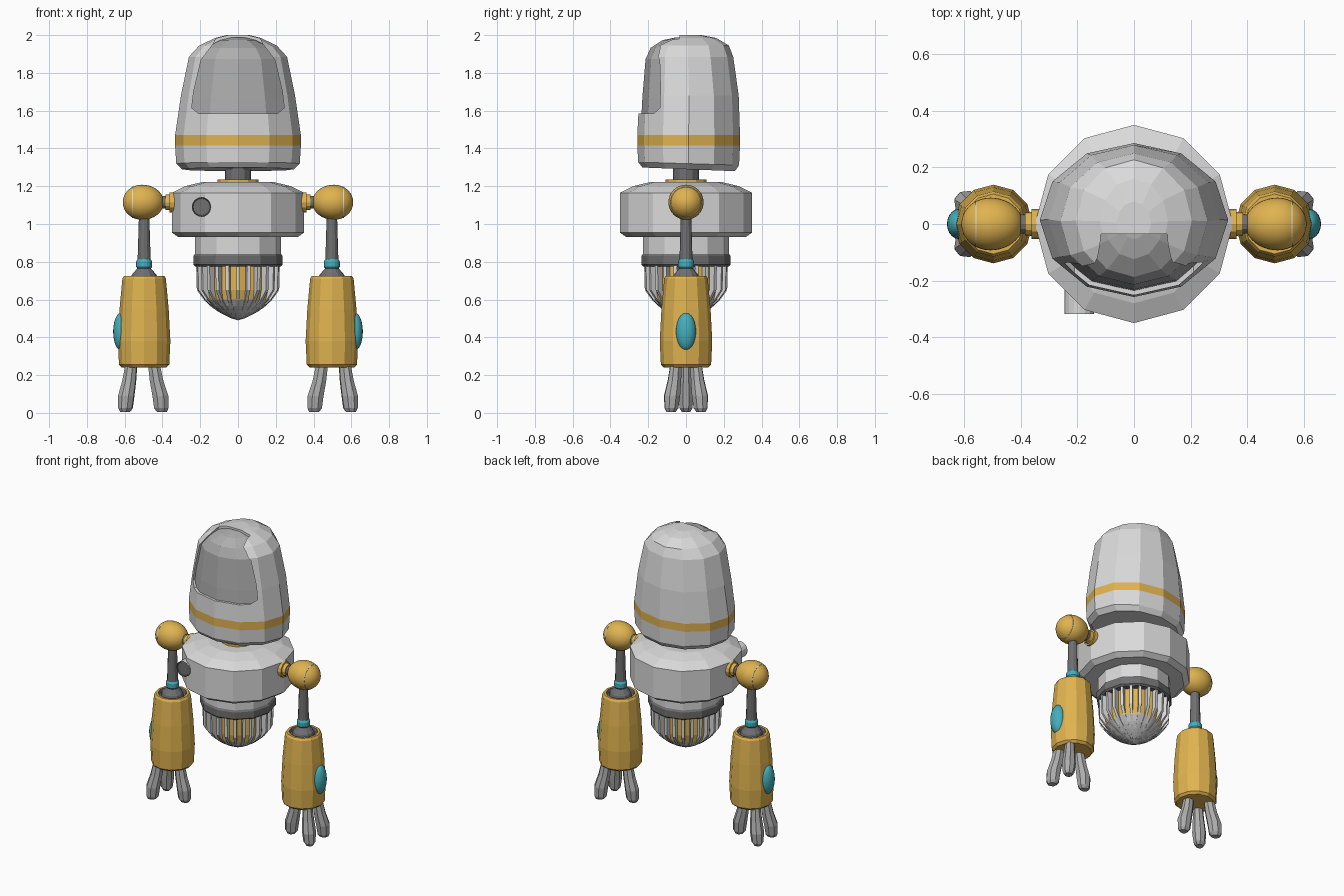
import bpy, bmesh, math
from mathutils import Matrix

if "Cube" in bpy.data.objects:
    bpy.data.objects.remove(bpy.data.objects["Cube"])


def material(name, r, g, b):
    m = bpy.data.materials.new(name)
    m.diffuse_color = (r, g, b, 1)
    m.use_nodes = True
    m.node_tree.nodes["Principled BSDF"].inputs["Base Color"].default_value = m.diffuse_color
    return m


LIGHT = material("light_grey", .70, .70, .70)
GOLD = material("gold", .74, .45, .08)
DARK = material("dark_grey", .16, .16, .165)
MID = material("mid_grey", .42, .42, .42)
TEAL = material("teal", .06, .42, .50)


def finish(name, bm, mats, smooth=False):
    bmesh.ops.recalc_face_normals(bm, faces=bm.faces)
    me = bpy.data.meshes.new(name)
    for f in bm.faces:
        f.smooth = smooth
    bm.to_mesh(me)
    bm.free()
    for m in mats:
        me.materials.append(m)
    ob = bpy.data.objects.new(name, me)
    bpy.context.collection.objects.link(ob)
    return ob


def loft(name, rings, mats, n=12, M=Matrix(), off=0, bands=None, smooth=False):
    """Skin elliptical rings (z, rx, ry, cx, cy, tilt); bands = material per band."""
    bm = bmesh.new()
    loops = []
    for r in rings:
        z, rx, ry, cx, cy, t = tuple(r) + (r[1], 0, 0, 0)[len(r) - 2:]
        loop = []
        for k in range(n):
            a = 2 * math.pi * k / n + off
            y = cy + ry * math.sin(a)
            loop.append(bm.verts.new((cx + rx * math.cos(a), y, z + t * y)))
        loops.append(loop)
    bands = bands or [0] * (len(rings) - 1)
    for i, b in enumerate(bands):
        for k in range(n):
            j = (k + 1) % n
            f = bm.faces.new((loops[i][k], loops[i][j], loops[i + 1][j], loops[i + 1][k]))
            f.material_index = b
    bm.faces.new(loops[0][::-1]).material_index = bands[0]
    bm.faces.new(loops[-1]).material_index = bands[-1]
    bm.transform(M)
    return finish(name, bm, mats, smooth)


def prism(name, pts, y0, y1):
    """Extrude an xz outline along y."""
    bm = bmesh.new()
    a = [bm.verts.new((x, y0, z)) for x, z in pts]
    b = [bm.verts.new((x, y1, z)) for x, z in pts]
    bm.faces.new(a)
    bm.faces.new(b[::-1])
    for i in range(len(pts)):
        j = (i + 1) % len(pts)
        bm.faces.new((a[i], a[j], b[j], b[i]))
    return finish(name, bm, [])


# Head shell with gold band
head_rings = [
    (1.29, .295, .245, 0, .014, -.04), (1.32, .327, .267, 0, .014, -.03),
    (1.415, .333, .272, 0, .014), (1.47, .333, .272, 0, .014),
    (1.68, .302, .263, 0, .016), (1.885, .260, .240, 0, .010),
    (1.945, .205, .215, 0, .012), (1.985, .120, .150, 0, .010), (2.0, .06, .075, 0, .005)]
head = loft("head_shell", head_rings, [LIGHT, GOLD], bands=[0, 0, 1, 0, 0, 0, 0, 0])

# Visor opening cut from the front, with a slightly smaller visor core behind it
half = [(.21, 1.585), (.245, 1.615), (.235, 1.70), (.195, 1.87), (.13, 1.955), (.08, 2.06)]
cutter = prism("visor_cutter", half + [(-x, z) for x, z in reversed(half)], -.5, -.035)
cutter.hide_render = True
mod = head.modifiers.new("visor_cut", "BOOLEAN")
mod.operation = "DIFFERENCE"
mod.solver = "EXACT"
mod.object = cutter
dg = bpy.context.evaluated_depsgraph_get()
head.data = bpy.data.meshes.new_from_object(head.evaluated_get(dg))
head.modifiers.clear()
bpy.data.objects.remove(cutter)
loft("visor", [(z - .012, rx - .016, ry - .016, cx, cy)
               for z, rx, ry, cx, cy in head_rings[3:]], [MID])

# Neck and collar
loft("neck", [(1.2, .07), (1.31, .07)], [DARK])
loft("collar", [(1.2, .11), (1.235, .108)], [GOLD])

# Torso and waist
loft("torso", [(.93, .315), (.955, .35), (1.165, .35), (1.20, .28), (1.222, .19)], [LIGHT])
loft("waist", [(.80, .228), (.94, .228)], [LIGHT])
loft("waist_ring", [(.775, .225), (.785, .236), (.83, .236), (.842, .228)], [DARK])

# Domed base: gold core, light cap, radial fins
loft("base_core", [(.497, .02), (.512, .06), (.536, .105), (.565, .145), (.60, .178),
                   (.65, .19), (.78, .19)], [LIGHT, GOLD], bands=[0, 0, 0, 0, 1, 1])
fin = [(.222, .78), (.218, .65), (.178, .595), (.13, .553), (.085, .525), (.04, .502),
       (.0, .49), (.0, .53), (.12, .60), (.16, .78)]
bm = bmesh.new()
for k in range(24):
    R = Matrix.Rotation(2 * math.pi * k / 24, 4, "Z")
    sides = []
    for s in (-1, 1):
        vs = [bm.verts.new((r, s * min(.009, .002 + r * .06), z)) for r, z in fin]
        bmesh.ops.transform(bm, matrix=R, verts=vs)
        sides.append(vs)
    a, b = sides
    bm.faces.new(a)
    bm.faces.new(b[::-1])
    for i in range(len(fin)):
        j = (i + 1) % len(fin)
        bm.faces.new((a[i], a[j], b[j], b[i]))
finish("base_fins", bm, [LIGHT])

# Round lens on the chest
loft("chest_lens", [(.22, .052), (.318, .052), (.318, .047), (.312, .045)], [LIGHT, DARK], n=16,
     M=Matrix.Translation((-.193, 0, 1.09)) @ Matrix.Rotation(math.pi / 2, 4, "X"),
     bands=[0, 1, 1])

# Arms, built on +x and mirrored
for side, s in (("left", 1), ("right", -1)):
    S = Matrix.Scale(s, 4, (1, 0, 0))
    A = S @ Matrix.Translation((.497, 0, 0))
    X = S @ Matrix.Translation((0, 0, 1.115)) @ Matrix.Rotation(math.pi / 2, 4, "Y")

    # Shoulder
    loft(side + "_shoulder_flange", [(.30, .053), (.362, .053), (.362, .042), (.385, .040)],
         [GOLD], M=X)
    loft(side + "_shoulder_axle", [(.30, .034), (.46, .034)], [DARK], M=X)
    ball = []
    for i in range(21):
        a = math.pi * (.02 + .96 * i / 20)
        c = -math.cos(a)
        ball.append((.508 + c * (.115 if c < 0 else .102), .093 * math.sin(a)))
    loft(side + "_shoulder_ball", ball, [GOLD], n=32, M=X, smooth=True)
    loft(side + "_shoulder_seam", [(.556, .0825), (.560, .0820)], [LIGHT], n=32, M=X)

    # Upper arm and elbow
    loft(side + "_upper_arm", [(.76, .036), (1.06, .027)], [DARK], M=A)
    loft(side + "_elbow_ring", [(.762, .034), (.773, .042), (.802, .042), (.814, .034)],
         [TEAL], n=16, M=A)
    loft(side + "_elbow_cone", [(.69, .075), (.73, .066), (.765, .036)], [DARK], M=A)

    # Forearm with recessed dark top
    loft(side + "_forearm", [(.24, .118), (.255, .133), (.38, .139), (.55, .130), (.712, .115),
                             (.726, .106), (.726, .090), (.705, .086)], [GOLD, DARK], M=A,
         bands=[0, 0, 0, 0, 0, 0, 1])

    # Teal oval on the outer side
    oval = []
    for i in range(13):
        a = math.pi * (.02 + .96 * i / 12)
        oval.append((.43 - .10 * math.cos(a), .042 * math.sin(a), .053 * math.sin(a), .122, 0))
    loft(side + "_forearm_oval", oval, [TEAL], n=20, M=A, smooth=True)

    # Three fingers: one inside, two outside
    for i, (ang, d) in enumerate(((180, 0), (38, .034), (-38, .034))):
        k = 1 / math.cos(math.pi / 8)
        rings = [(z, rx * k, ry * k, c + d, 0) for z, rx, ry, c in (
            (.005, .026, .022, .094), (.025, .038, .034, .091), (.09, .042, .041, .086),
            (.17, .036, .034, .066), (.28, .030, .026, .048))]
        loft(f"{side}_finger_{i + 1}", rings, [MID], n=8, off=math.pi / 8,
             M=A @ Matrix.Rotation(math.radians(ang), 4, "Z"))
